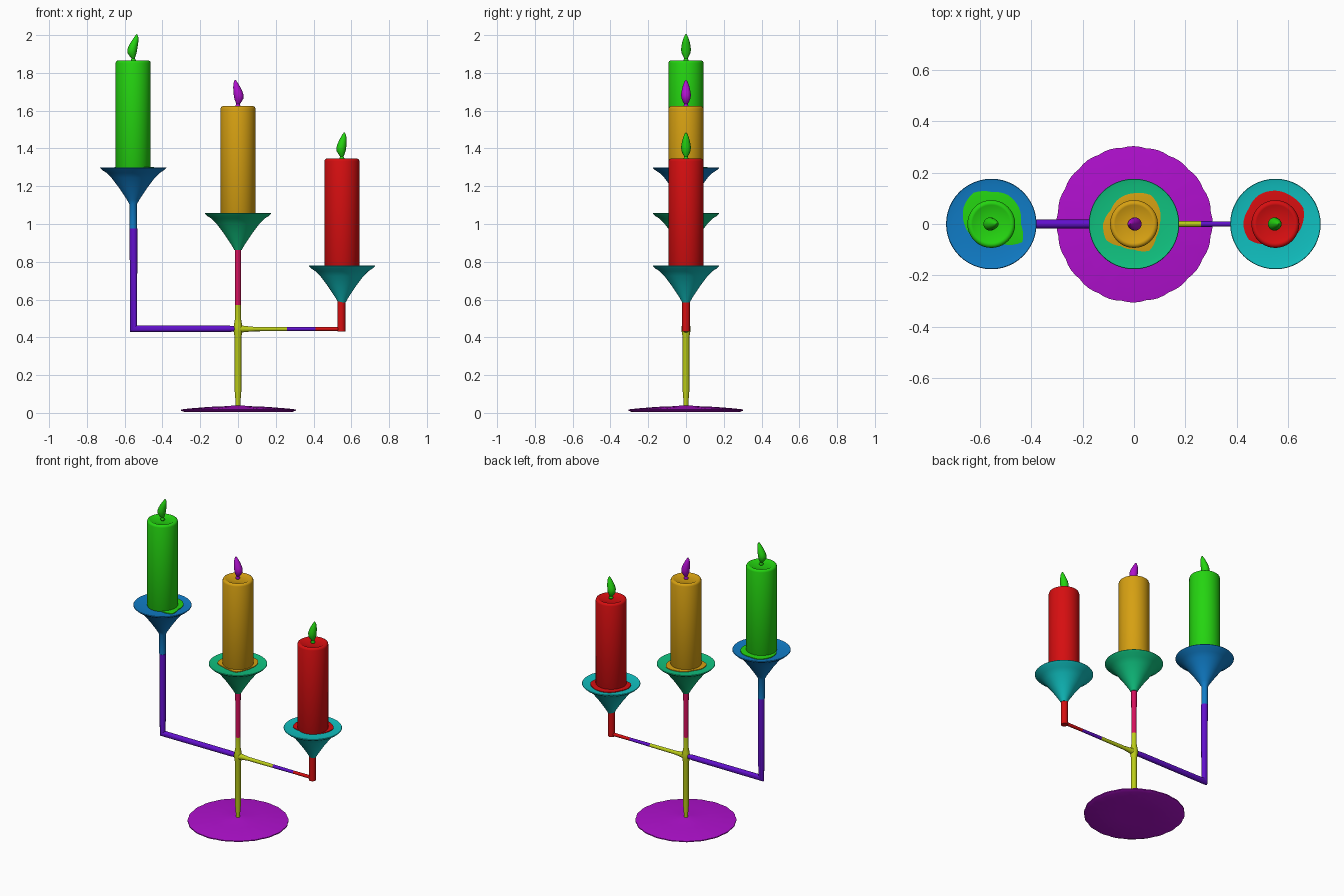
import bpy, bmesh, math, random
from mathutils import Vector

if "Cube" in bpy.data.objects:
    bpy.data.objects.remove(bpy.data.objects["Cube"])

random.seed(4)


def material(name, rgb):
    m = bpy.data.materials.new(name)
    lin = [(c / 255 / 12.92) if c < 11 else ((c / 255 + 0.055) / 1.055) ** 2.4 for c in rgb]
    m.diffuse_color = (*lin, 1)
    m.use_nodes = True
    m.node_tree.nodes["Principled BSDF"].inputs["Base Color"].default_value = m.diffuse_color
    return m


GREEN = material("green", (36, 212, 16))
GOLD = material("gold", (214, 160, 18))
RED = material("red", (214, 14, 16))
BLUE = material("blue", (16, 125, 200))
SPRING = material("spring_green", (16, 195, 128))
CYAN = material("cyan", (16, 192, 192))
VIOLET = material("violet", (98, 16, 205))
MAGENTA = material("magenta", (176, 16, 206))
OLIVE = material("yellow_green", (188, 205, 24))
CRIMSON = material("crimson", (214, 16, 92))


def skin(name, rings, mat, angle=40):
    """Join rings of points into a capped, smooth-shaded surface."""
    bm = bmesh.new()
    loops = [[bm.verts.new(p) for p in ring] for ring in rings]
    n = len(loops[0])
    for a, b in zip(loops, loops[1:]):
        for i in range(n):
            j = (i + 1) % n
            bm.faces.new((a[i], a[j], b[j], b[i]))
    bm.faces.new(loops[0][::-1])
    bm.faces.new(loops[-1])
    bmesh.ops.recalc_face_normals(bm, faces=bm.faces[:])
    me = bpy.data.meshes.new(name)
    bm.to_mesh(me)
    bm.free()
    me.materials.append(mat)
    ob = bpy.data.objects.new(name, me)
    bpy.context.collection.objects.link(ob)
    bpy.ops.object.select_all(action='DESELECT')
    ob.select_set(True)
    bpy.context.view_layer.objects.active = ob
    bpy.ops.object.shade_smooth_by_angle(angle=math.radians(angle))
    return ob


def lathe(name, x, z, profile, mat, n=40, shape=lambda a: 1.0):
    """Profile entries are (radius, height[, sideways shift])."""
    rings = []
    for r, h, *s in profile:
        cx = x + (s[0] if s else 0)
        angs = [2 * math.pi * i / n for i in range(n)]
        rings.append([(cx + r * shape(a) * math.cos(a), r * shape(a) * math.sin(a), z + h)
                      for a in angs])
    return skin(name, rings, mat)


def pipe(name, pts, radii, mat, n=16):
    """Round pipe along a path in the xz plane with mitred corners."""
    pts = [Vector((x, 0, z)) for x, z in pts]
    rings = []
    for i, p in enumerate(pts):
        d1 = (p - pts[max(i - 1, 0)]).normalized()
        d2 = (pts[min(i + 1, len(pts) - 1)] - p).normalized()
        d1, d2 = (d1 if d1.length else d2), (d2 if d2.length else d1)
        n1, n2 = Vector((-d1.z, 0, d1.x)), Vector((-d2.z, 0, d2.x))
        m = (n1 + n2).normalized()
        m /= m.dot(n1)
        angs = [2 * math.pi * k / n for k in range(n)]
        rings.append([p + radii[i] * (m * math.cos(a) + Vector((0, math.sin(a), 0))) for a in angs])
    return skin(name, rings, mat)


# Scalloped foot plate, slightly domed
def scallop(a):
    return 1 + 0.014 * abs(math.cos(10 * a)) + 0.008 * math.sin(3 * a + 1)


lathe("base_plate", 0, 0, [(0.10, 0.004), (0.28, 0.004), (0.30, 0.012), (0.30, 0.018),
                           (0.26, 0.023), (0.15, 0.032), (0.05, 0.036), (0.02, 0.04)],
      MAGENTA, 80, scallop)

# Central post with flared joint
lathe("post", 0, 0, [(0.013, 0.03), (0.013, 0.06), (0.018, 0.12), (0.018, 0.40), (0.023, 0.43),
                     (0.024, 0.45), (0.021, 0.47), (0.016, 0.50), (0.016, 0.57)], OLIVE, 16)
lathe("upper_post", 0, 0, [(0.016, 0.57), (0.017, 0.87)], CRIMSON, 16)

# Left arm
pipe("left_arm", [(-0.01, 0.445), (-0.05, 0.445), (-0.553, 0.445), (-0.553, 0.975)],
     [0.013, 0.017, 0.018, 0.021], VIOLET)

# Right arm in three coloured lengths, then its upright
pipe("right_arm_inner", [(0, 0.444), (0.03, 0.444), (0.08, 0.444), (0.26, 0.444)],
     [0.022, 0.017, 0.012, 0.011], OLIVE)
pipe("right_arm_middle", [(0.26, 0.444), (0.41, 0.444)], [0.011, 0.010], VIOLET)
pipe("right_arm_outer", [(0.41, 0.444), (0.545, 0.444)], [0.010, 0.011], RED)
pipe("right_upright", [(0.547, 0.43), (0.547, 0.61)], [0.021, 0.021], RED)

# Drip cups, candles, wax spill and flames
CUP = [(0.02, -0.195), (0.034, -0.17), (0.075, -0.108), (0.115, -0.055), (0.14, -0.03),
       (0.165, -0.014), (0.176, -0.003), (0.174, 0.0), (0.15, -0.005), (0.09, -0.006)]
CANDLE = [(0.088, -0.01), (0.093, 0.0), (0.093, 0.552), (0.090, 0.561), (0.082, 0.566),
          (0.074, 0.565), (0.066, 0.560), (0.02, 0.560)]
FLAME = [(0.008, -0.006, 0.003), (0.014, 0.004, 0.001), (0.009, 0.015, 0.0), (0.016, 0.027, -0.003),
         (0.024, 0.044, -0.005), (0.026, 0.062, -0.004), (0.024, 0.08, 0.0), (0.020, 0.10, 0.006),
         (0.014, 0.12, 0.012), (0.008, 0.134, 0.015), (0.002, 0.143, 0.016)]


def candle_set(side, x, z, cup_mat, wax_mat, flame_mat, lean, stem, spill):
    profile = ([(0.02, stem)] if stem else []) + CUP
    lathe(side + "_cup", x, z, profile, cup_mat, 48)
    lathe(side + "_candle", x, z, CANDLE, wax_mat, 40)
    lathe(side + "_flame", x, z + 0.562, [(r, h, s * lean) for r, h, s in FLAME], flame_mat, 16)

    def edge(a):
        t = (a / (2 * math.pi) * len(spill)) % len(spill)
        i = int(t)
        return spill[i] + (t - i) * (spill[(i + 1) % len(spill)] - spill[i])
    lathe(side + "_wax_spill", x, z, [(1, -0.006), (1, -0.001), (0.85, 0.001)], wax_mat, 48, edge)


# Spill radii run anticlockwise from +x, every 30 degrees
candle_set("left", -0.555, 1.30, BLUE, GREEN, GREEN, 1.2, -0.325,
           [.115, .125, .13, .125, .14, .125, .105, .09, .09, .09, .09, .14])
candle_set("middle", 0.0, 1.058, SPRING, GOLD, MAGENTA, -0.9, 0,
           [.10, .115, .13, .12, .115, .105, .12, .125, .10, .10, .12, .10])
candle_set("right", 0.55, 0.78, CYAN, RED, GREEN, 0.8, 0,
           [.105, .125, .125, .13, .13, .12, .125, .12, .09, .09, .09, .09])
